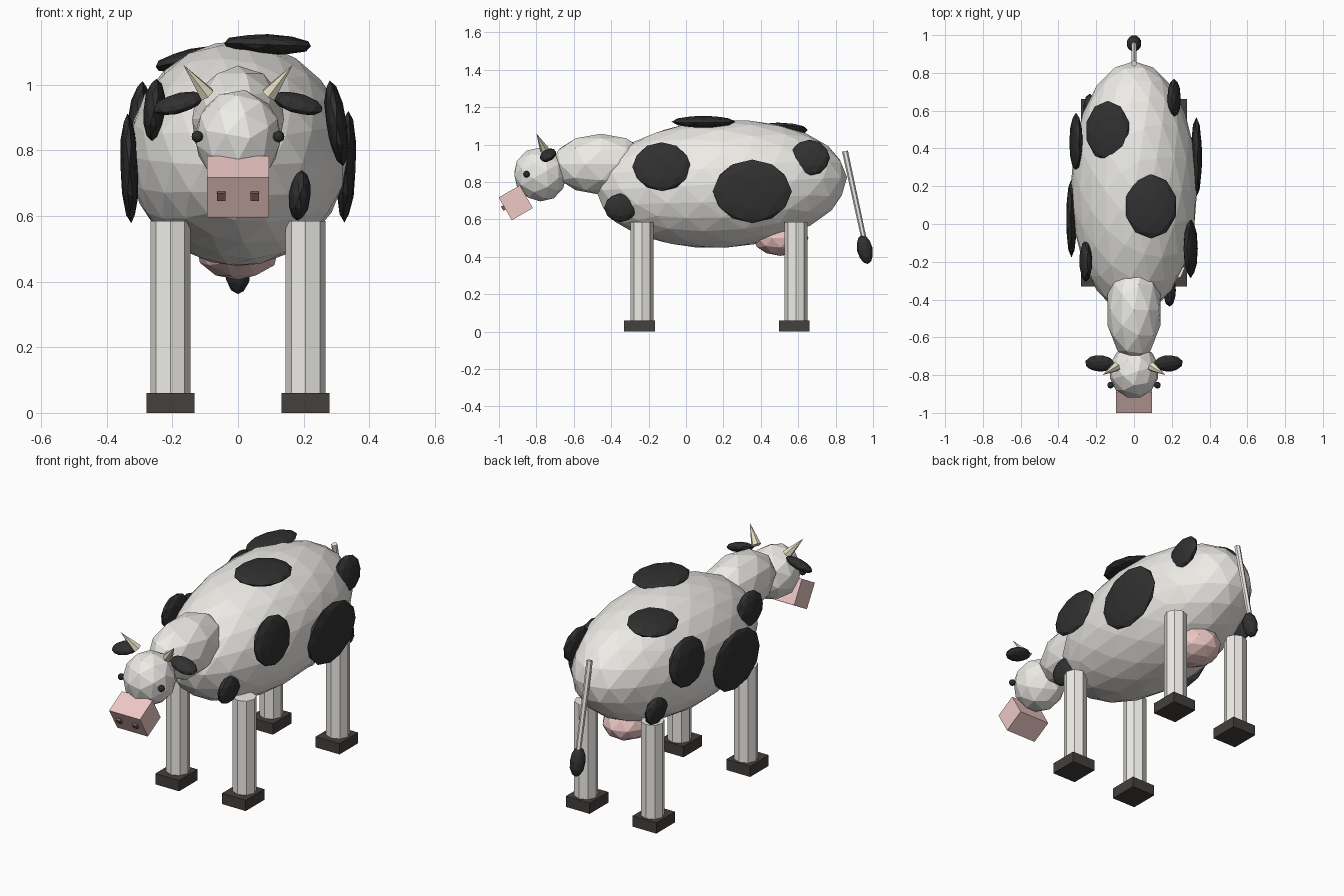
import bpy
from math import radians
from mathutils import Vector

if "Cube" in bpy.data.objects:
    bpy.data.objects.remove(bpy.data.objects["Cube"])


def material(name, rgb):
    m = bpy.data.materials.new(name)
    m.diffuse_color = (*rgb, 1)
    m.use_nodes = True
    m.node_tree.nodes["Principled BSDF"].inputs["Base Color"].default_value = m.diffuse_color
    return m


WHITE = material("white_hide", (0.86, 0.84, 0.80))
BLACK = material("black_hide", (0.03, 0.03, 0.03))
PINK = material("pink_skin", (0.85, 0.58, 0.56))
NOSE = material("nostril_dark", (0.25, 0.10, 0.10))
HORN = material("horn_cream", (0.80, 0.74, 0.56))
HOOF = material("hoof_dark", (0.06, 0.05, 0.045))


def finish(name, mat):
    ob = bpy.context.object
    ob.name = name
    ob.data.materials.append(mat)
    return ob


def blob(name, loc, radii, mat, rot=(0, 0, 0), sub=2):
    bpy.ops.mesh.primitive_ico_sphere_add(
        subdivisions=sub, radius=1, location=loc, rotation=[radians(a) for a in rot])
    bpy.context.object.scale = radii
    return finish(name, mat)


def box(name, loc, size, mat, rot=(0, 0, 0)):
    bpy.ops.mesh.primitive_cube_add(
        size=1, location=loc, rotation=[radians(a) for a in rot])
    bpy.context.object.scale = size
    return finish(name, mat)


def rod(name, a, b, r1, r2, sides, mat):
    a, b = Vector(a), Vector(b)
    d = b - a
    bpy.ops.mesh.primitive_cone_add(
        vertices=sides, radius1=r1, radius2=r2, depth=d.length, location=(a + b) / 2)
    bpy.context.object.rotation_euler = d.to_track_quat('Z', 'Y').to_euler()
    return finish(name, mat)


# Torso, neck and head
blob("body", (0, 0.19, 0.79), (0.335, 0.672, 0.342), WHITE, (3, 0, 0), 3)
blob("neck", (0, -0.455, 0.895), (0.147, 0.27, 0.163), WHITE)
blob("head", (0, -0.78, 0.84), (0.134, 0.142, 0.147), WHITE, (30, 0, 0))

# Snout, tilted down
box("snout", (0, -0.91, 0.689), (0.19, 0.13, 0.14), PINK, (30, 0, 0))

for side, s in (("left", -1), ("right", 1)):
    # Face details
    box(f"{side}_nostril", (s * 0.051, -0.974, 0.662), (0.026, 0.02, 0.026), NOSE, (30, 0, 0))
    blob(f"{side}_eye", (s * 0.124, -0.853, 0.842), (0.018,) * 3, BLACK)
    blob(f"{side}_ear", (s * 0.182, -0.738, 0.943), (0.08, 0.047, 0.027), BLACK, (24, s * 15, 0))
    rod(f"{side}_horn", (s * 0.095, -0.755, 0.97), (s * 0.166, -0.80, 1.06), 0.026, 0, 6, HORN)

    # Legs and hooves
    for end, y, hy in (("front", -0.236, -0.249), ("back", 0.588, 0.579)):
        bpy.ops.mesh.primitive_cylinder_add(
            vertices=8, radius=0.061, depth=0.545, location=(s * 0.206, y, 0.3125))
        finish(f"{end}_{side}_leg", WHITE)
        box(f"{end}_{side}_hoof", (s * 0.206, hy, 0.03), (0.147, 0.164, 0.06), HOOF)

# Udder
blob("udder", (0, 0.505, 0.50), (0.13, 0.15, 0.095), PINK)

# Tail with tuft
rod("tail", (0, 0.85, 0.965), (0, 0.955, 0.48), 0.016, 0.014, 6, WHITE)
blob("tail_tuft", (0, 0.956, 0.44), (0.04, 0.042, 0.08), BLACK, (12, 0, 0))

# Hide patches: centre, radii, tilt about y
patches = [
    ((0.300, -0.130, 0.882), (0.032, 0.157, 0.132), -9),
    ((0.330, 0.354, 0.750), (0.030, 0.212, 0.170), 2),
    ((0.212, 0.662, 0.930), (0.034, 0.108, 0.097), -8),
    ((0.188, -0.350, 0.662), (0.034, 0.088, 0.077), 5),
    ((0.090, 0.093, 1.122), (0.139, 0.170, 0.032), 2),
    ((-0.139, 0.492, 1.078), (0.120, 0.160, 0.032), -12),
    ((-0.331, 0.030, 0.745), (0.028, 0.207, 0.167), -2),
    ((-0.255, -0.197, 0.923), (0.034, 0.110, 0.095), 4),
    ((-0.307, 0.432, 0.880), (0.032, 0.157, 0.132), 7),
    ((-0.235, 0.600, 0.655), (0.034, 0.090, 0.078), -5),
]
for i, (loc, radii, tilt) in enumerate(patches):
    blob(f"hide_patch_{i + 1}", loc, radii, BLACK, (0, tilt, 0))
